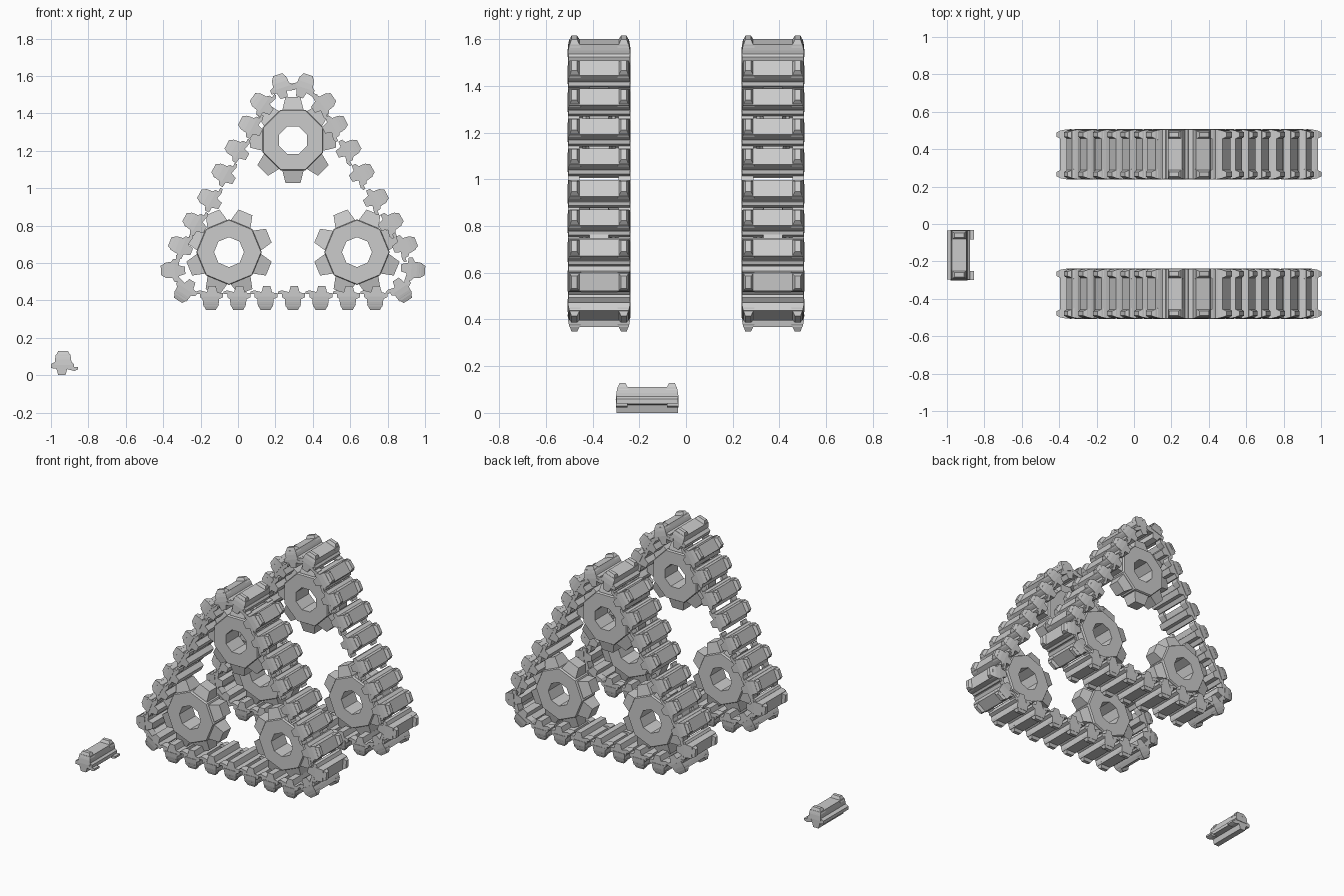
import bpy, bmesh
from math import radians, sin, cos, pi

if "Cube" in bpy.data.objects:
    bpy.data.objects.remove(bpy.data.objects["Cube"])

CX = 0.294          # centre line of the track triangle
TRACK_Y = 0.372     # distance of each track from the middle


def loft(bm, rings, cap=True):
    """Skin a list of equal-length point rings and close both ends."""
    vs = [[bm.verts.new(p) for p in r] for r in rings]
    n = len(vs[0])
    for a, b in zip(vs, vs[1:]):
        for i in range(n):
            bm.faces.new((a[i], a[(i + 1) % n], b[(i + 1) % n], b[i]))
    if cap:
        bm.faces.new(vs[0])
        bm.faces.new(vs[-1])


def prism(bm, profile, y0, y1):
    loft(bm, [[(x, y, z) for x, z in profile] for y in (y0, y1)])


def rect(x0, x1, y0, y1, z):
    return [(x0, y0, z), (x1, y0, z), (x1, y1, z), (x0, y1, z)]


def finish(bm, name):
    bmesh.ops.recalc_face_normals(bm, faces=bm.faces)
    me = bpy.data.meshes.new(name)
    bm.to_mesh(me)
    bm.free()
    return me


def add(name, me, loc, angle=0.0):
    ob = bpy.data.objects.new(name, me)
    ob.location = loc
    ob.rotation_euler = (0, angle, 0)
    bpy.context.collection.objects.link(ob)


def make_link():
    bm = bmesh.new()
    W = 0.132
    # body plate with inner guide ridge below
    prism(bm, [(-.045, -.015), (.045, -.015), (.058, -.025), (.058, -.047),
               (.022, -.052), (.012, -.085), (-.026, -.085), (-.036, -.050),
               (-.065, -.047), (-.065, -.025)], -W, W)
    # flat grip pad, slightly tapered
    loft(bm, [rect(-.045, .045, -.135, .135, -.030), rect(-.043, .043, -.132, .132, .000),
              rect(-.039, .039, -.127, .127, .025)])
    for s in (-1, 1):
        # raised wedge lug at each end of the pad
        y0, y1 = sorted((s * .078, s * .130))
        t0, t1 = sorted((s * .094, s * .118))
        loft(bm, [rect(-.043, .043, y0, y1, .012), rect(-.026, .026, t0, t1, .044)])
        # hinge hook
        y0, y1 = sorted((s * .084, s * .134))
        prism(bm, [(.030, -.028), (.055, -.042), (.079, -.042), (.079, -.055),
                   (.060, -.062), (.020, -.052)], y0, y1)
    return finish(bm, "track_link")


def octagon(r, y, rot):
    return [(r * cos(i * pi / 4 + rot), y, r * sin(i * pi / 4 + rot)) for i in range(8)]


def make_wheel():
    bm = bmesh.new()
    rot = pi / 8
    # hub ring with a narrow bevelled rim and an open octagonal bore
    outline = [(.080, -.07), (.171, -.07), (.175, -.064), (.175, .064), (.171, .07), (.080, .07),
               (.080, -.07)]
    loft(bm, [octagon(r, y, rot) for r, y in outline], cap=False)
    bmesh.ops.remove_doubles(bm, verts=bm.verts, dist=1e-5)
    # tapered teeth on the flats
    for k in range(8):
        a = k * pi / 4
        rings = []
        for r, h, w in ((.145, .058, .055), (.165, .056, .055), (.230, .040, .040)):
            rings.append([(r * cos(a) - t * sin(a), y, r * sin(a) + t * cos(a))
                          for t, y in ((-h, -w), (h, -w), (h, w), (-h, w))])
        loft(bm, rings)
    return finish(bm, "sprocket_wheel")


link, wheel = make_link(), make_wheel()

# right half of the link loop: offset from centre line, height, outward angle
HALF = [(.068, 1.565, 72), (.180, 1.462, 35), (.243, 1.342, 27), (.315, 1.214, 28),
        (.386, 1.086, 29), (.462, .950, 27), (.541, .824, 29), (.618, .698, 22),
        (.662, .562, -4), (.590, .437, -57), (.439, .392, -90), (.293, .392, -90),
        (.147, .392, -90)]
loop = [(CX, .392, -90)]
for dx, z, a in HALF:
    loop += [(CX + dx, z, a), (CX - dx, z, 180 - a)]

for side, y in (("front", -TRACK_Y), ("back", TRACK_Y)):
    for i, (x, z, a) in enumerate(loop):
        add(f"{side}_track_link_{i}", link, (x, y, z), radians(90 - a))
    add(f"{side}_top_sprocket", wheel, (CX, y, 1.257))
    for n, s in (("left", -1), ("right", 1)):
        add(f"{side}_{n}_sprocket", wheel, (CX + s * .342, y, .658), pi / 8)

# spare link lying on the ground
add("spare_track_link", link, (-.935, -.166, .085))
